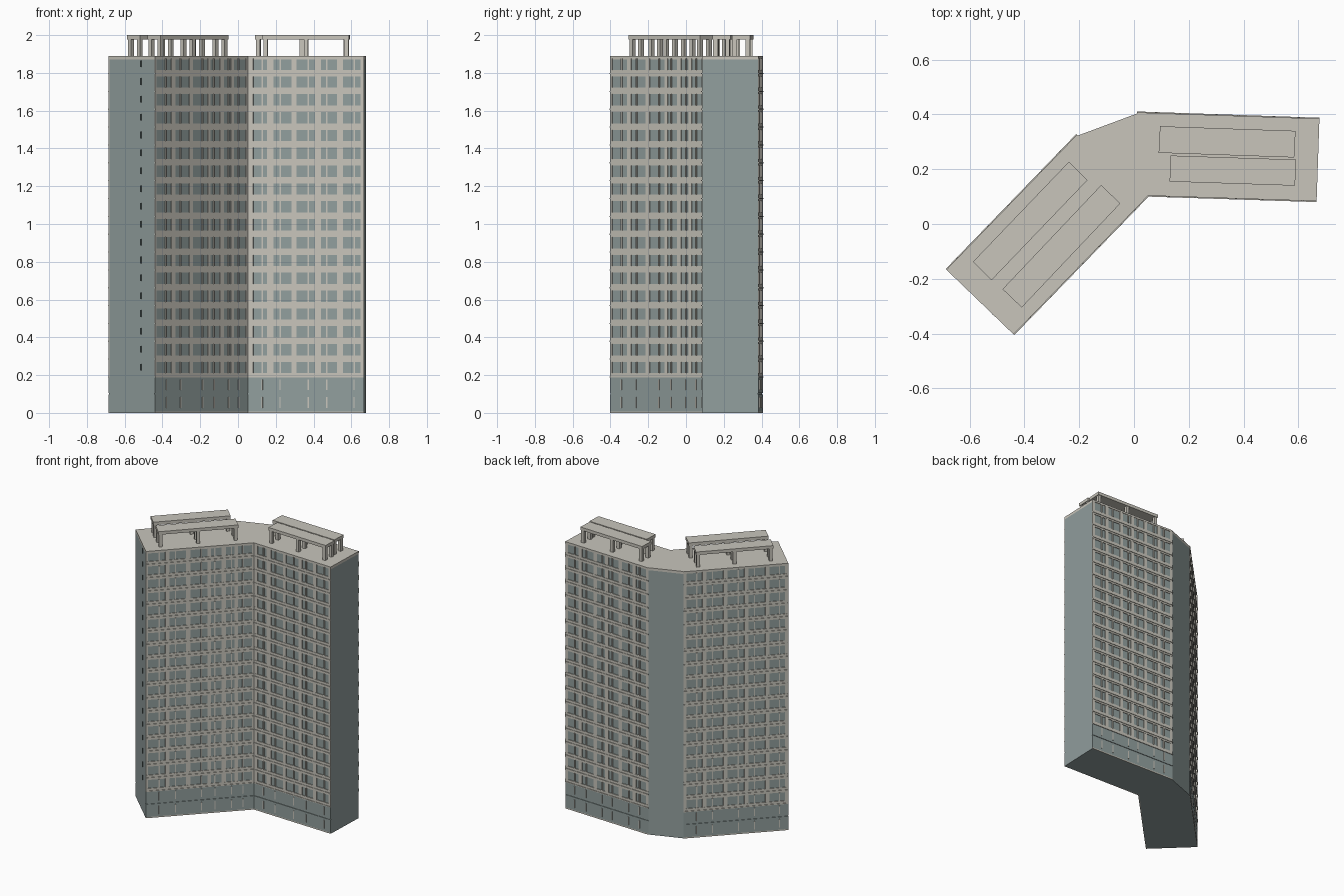
import bpy, bmesh
from mathutils import Vector

if "Cube" in bpy.data.objects:
    bpy.data.objects.remove(bpy.data.objects["Cube"])


def material(name, rgb):
    m = bpy.data.materials.new(name)
    m.diffuse_color = (*rgb, 1)
    m.use_nodes = True
    m.node_tree.nodes["Principled BSDF"].inputs["Base Color"].default_value = m.diffuse_color
    return m


BEIGE = material("beige concrete", (0.58, 0.56, 0.50))
TEAL = material("grey teal", (0.285, 0.345, 0.34))
DARK = material("dark slit", (0.04, 0.055, 0.055))

FLOOR, BASE, TOP = 0.0945, 0.19, 1.89
PLAN = [(-0.682, -0.17), (-0.443, -0.40), (0.05, 0.108), (0.667, 0.088),
        (0.677, 0.38), (0.01, 0.403), (-0.205, 0.323)]


def finish(bm, name, mat):
    bmesh.ops.recalc_face_normals(bm, faces=bm.faces)
    me = bpy.data.meshes.new(name)
    bm.to_mesh(me)
    bm.free()
    me.materials.append(mat)
    ob = bpy.data.objects.new(name, me)
    bpy.context.collection.objects.link(ob)
    return ob


def prism(bm, pts, z0, z1):
    low = [bm.verts.new((x, y, z0)) for x, y in pts]
    high = [bm.verts.new((x, y, z1)) for x, y in pts]
    bm.faces.new(low[::-1])
    bm.faces.new(high)
    n = len(pts)
    for i in range(n):
        j = (i + 1) % n
        bm.faces.new((low[i], low[j], high[j], high[i]))


class Wall:
    """Places boxes on one edge of the plan: s along it, depth outwards."""
    def __init__(self, i):
        self.a = Vector(PLAN[i])
        d = Vector(PLAN[(i + 1) % len(PLAN)]) - self.a
        self.length = d.length
        self.d = d.normalized()
        self.n = Vector((self.d.y, -self.d.x))

    def box(self, bm, s0, s1, z0, z1, out, back=0.004):
        pts = [self.a + self.d * s + self.n * o
               for s, o in ((s0, -back), (s0, out), (s1, out), (s1, -back))]
        prism(bm, pts, z0, z1)


# Main body and roof slab
bm = bmesh.new()
prism(bm, PLAN, 0, TOP - 0.018)
finish(bm, "tower_body", TEAL)
bm = bmesh.new()
prism(bm, PLAN, TOP - 0.018, TOP)
finish(bm, "roof_slab", BEIGE)

# Window columns as fractions of each facade's length
FACADES = {
    "left_wing_front": (1, [(.02, .18), (.22, .37), (.41, .57), (.60, .70),
                            (.74, .82), (.85, .98)]),
    "right_wing_front": (2, [(.05, .17), (.225, .38), (.42, .58), (.63, .77),
                             (.82, .97)]),
    "right_wing_back": (4, [(.03, .16), (.20, .34), (.38, .48), (.52, .64),
                            (.68, .81), (.85, .97)]),
    "left_wing_back": (6, [(.03, .18), (.22, .38), (.42, .58), (.62, .78),
                           (.82, .97)]),
}

for name, (edge, cols) in FACADES.items():
    w = Wall(edge)
    L = w.length
    bm = bmesh.new()
    # Piers between the window columns
    stops = [0] + [t for c in cols for t in c] + [1]
    for t0, t1 in zip(stops[::2], stops[1::2]):
        w.box(bm, t0 * L, t1 * L, BASE, TOP, 0.004)
    # Floor bands with a thin ledge
    for f in range(19):
        z = BASE + f * FLOOR
        w.box(bm, 0, L, max(z - 0.0145, BASE), min(z + 0.02, TOP), 0.0045)
        if f < 18:
            w.box(bm, 0, L, z - 0.003, z + 0.003, 0.008)
    finish(bm, name + "_wall_grid", BEIGE)

    # Window mullions, repeated in the two base storeys
    bm = bmesh.new()
    for i, (t0, t1) in enumerate(cols):
        s = (t0 + (t1 - t0) * (0.36 if i % 2 else 0.64)) * L
        for f in range(18):
            z = BASE + f * FLOOR
            w.box(bm, s - 0.004, s + 0.004, z + 0.02, z + 0.08, 0.007)
        for z in (0.025, 0.12):
            w.box(bm, s - 0.003, s + 0.003, z, z + 0.058, 0.008)
    finish(bm, name + "_mullions", BEIGE)

    # Base storeys
    bm = bmesh.new()
    w.box(bm, 0, L, 0.008, 0.098, 0.004)
    w.box(bm, 0, L, 0.104, BASE, 0.004)
    finish(bm, name + "_base", TEAL)
    bm = bmesh.new()
    w.box(bm, 0, L, 0, 0.008, 0.004)
    finish(bm, name + "_plinth", BEIGE)

# Narrow slits on the left end wall
bm = bmesh.new()
end = Wall(0)
for f in range(18):
    z = BASE + f * FLOOR + 0.035
    end.box(bm, 0.70 * end.length - 0.004, 0.70 * end.length + 0.004,
            z, z + 0.035, 0.001)
finish(bm, "end_wall_slits", DARK)

# Roof pergolas: corner, long end, short end of each canopy
PERGOLAS = {
    "right_back": ((0.09, 0.26), (0.585, 0.243), (0.095, 0.357)),
    "right_front": ((0.13, 0.155), (0.588, 0.14), (0.134, 0.25)),
    "left_back": ((-0.52, -0.205), (-0.17, 0.16), (-0.588, -0.138)),
    "left_front": ((-0.41, -0.305), (-0.05, 0.075), (-0.48, -0.238)),
}
LEG = 0.022
for name, (a, b, c) in PERGOLAS.items():
    a, b, c = Vector(a), Vector(b), Vector(c)
    u, v = b - a, c - a
    lu, lv = u.length, v.length
    u.normalize()
    v.normalize()

    def block(s0, s1, t0, t1, z0, z1):
        prism(bm, [a + u * s + v * t for s, t in
                   ((s0, t0), (s1, t0), (s1, t1), (s0, t1))], z0, z1)

    bm = bmesh.new()
    block(0, lu, 0, lv, 1.978, 2.0)
    finish(bm, name + "_pergola_canopy", BEIGE)
    bm = bmesh.new()
    for s in (0.004, (lu - LEG) / 2, lu - LEG - 0.004):
        for t in (0.004, lv - LEG - 0.004):
            block(s, s + LEG, t, t + LEG, TOP - 0.002, 1.98)
    finish(bm, name + "_pergola_legs", BEIGE)
